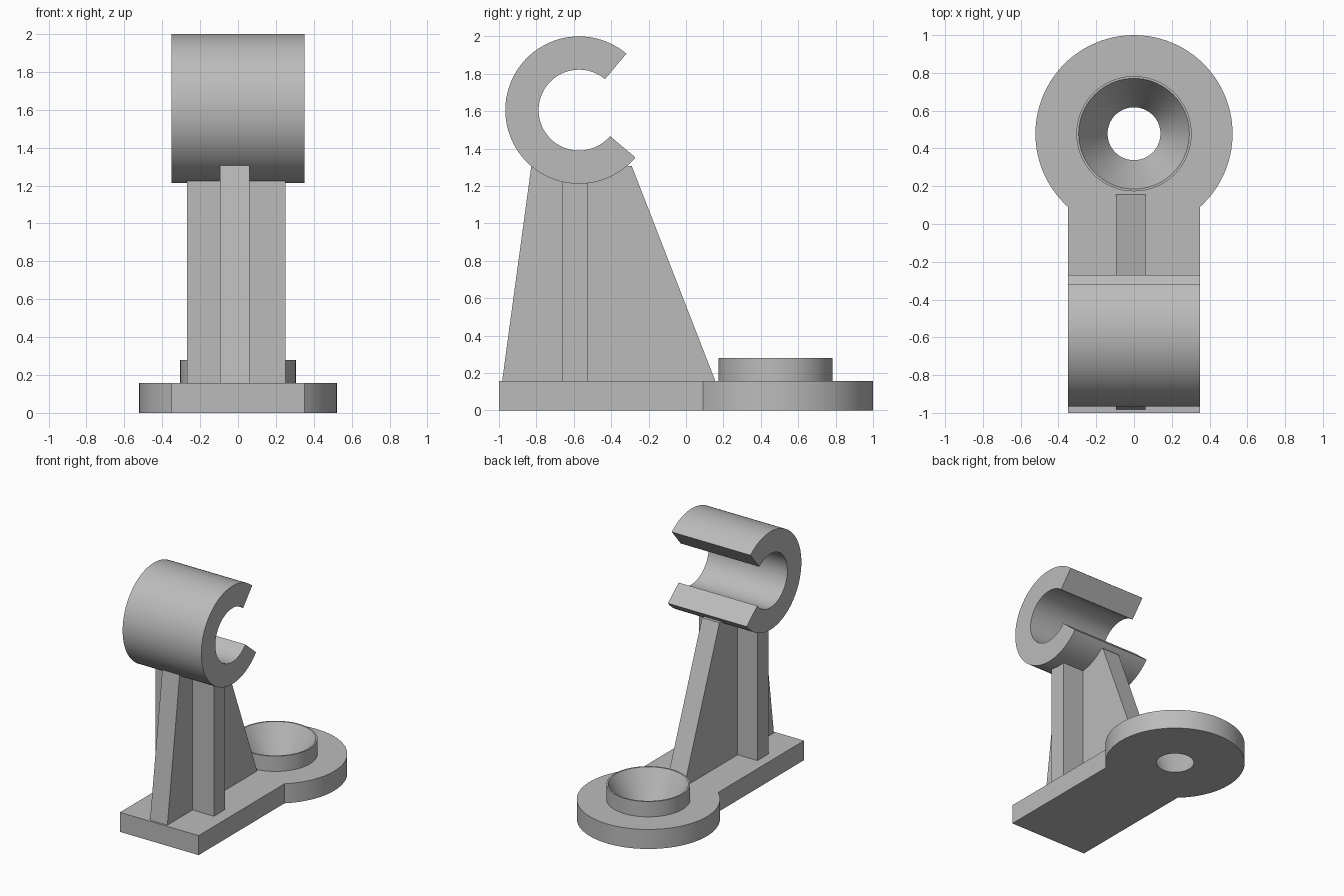
import bpy, bmesh
from math import sin, cos, asin, pi, radians

if "Cube" in bpy.data.objects:
    bpy.data.objects.remove(bpy.data.objects["Cube"], do_unlink=True)

grey = bpy.data.materials.new("plain_grey")
grey.use_nodes = True
colour = (0.5, 0.5, 0.5, 1)
grey.diffuse_color = colour
grey.node_tree.nodes["Principled BSDF"].inputs["Base Color"].default_value = colour


def arc(cx, cy, r, start, end, steps=72):
    """Points along a circular arc, angles in radians."""
    angles = [start + (end - start) * i / steps for i in range(steps + 1)]
    return [(cx + r * cos(a), cy + r * sin(a)) for a in angles]


def prism(name, outline, low, high, axis="z"):
    """Extrude a closed outline along z (xy outline) or x (yz outline)."""
    bm = bmesh.new()
    place = (lambda p: (p[0], p[1], low)) if axis == "z" else (lambda p: (low, p[0], p[1]))
    face = bm.faces.new([bm.verts.new(place(p)) for p in outline])
    extruded = bmesh.ops.extrude_face_region(bm, geom=[face])["geom"]
    offset = (0, 0, high - low) if axis == "z" else (high - low, 0, 0)
    bmesh.ops.translate(bm, vec=offset,
                        verts=[v for v in extruded if isinstance(v, bmesh.types.BMVert)])
    bmesh.ops.recalc_face_normals(bm, faces=bm.faces)
    mesh = bpy.data.meshes.new(name)
    bm.to_mesh(mesh)
    bm.free()
    mesh.materials.append(grey)
    obj = bpy.data.objects.new(name, mesh)
    bpy.context.collection.objects.link(obj)
    return obj


def activate(obj):
    bpy.ops.object.select_all(action="DESELECT")
    obj.select_set(True)
    bpy.context.view_layer.objects.active = obj


PLATE_TOP, CUP_TOP = 0.157, 0.28
ROUND_Y, ROUND_R, HALF = 0.478, 0.522, 0.35

# Base plate: rectangle running into a round end
join = asin(HALF / ROUND_R) - pi / 2
outline = arc(0, ROUND_Y, ROUND_R, join, pi - join) + [(-HALF, -1), (HALF, -1)]
plate = prism("base_plate", outline, 0, PLATE_TOP)

# Raised cup wall on the round end
cup = prism("cup_rim", arc(0, ROUND_Y, 0.305, 0, 2 * pi)[:-1], PLATE_TOP, CUP_TOP)

# Tapered hole through the cup and plate
margin, bottom_r, top_r = 0.1, 0.14, 0.293
flare = (top_r - bottom_r) / CUP_TOP * margin
bpy.ops.mesh.primitive_cone_add(vertices=72, radius1=bottom_r - flare, radius2=top_r + flare,
                                depth=CUP_TOP + 2 * margin, location=(0, ROUND_Y, CUP_TOP / 2))
cutter = bpy.context.object
cutter.name = "hole_cutter"
cutter.hide_render = True
cutter.data.materials.append(grey)
for part in (plate, cup):
    cut = part.modifiers.new("tapered_hole", "BOOLEAN")
    cut.operation, cut.solver, cut.object = "DIFFERENCE", "EXACT", cutter
    activate(part)
    bpy.ops.object.modifier_apply(modifier=cut.name)
bpy.data.objects.remove(cutter, do_unlink=True)

# Tapered web and its crossing rib
web = prism("tapered_web", [(-0.983, PLATE_TOP), (0.157, PLATE_TOP), (-0.29, 1.307), (-0.827, 1.307)],
            -0.094, 0.06, "x")
rib = prism("cross_rib", [(-0.27, -0.663), (0.25, -0.663), (0.25, -0.523), (-0.27, -0.523)],
            PLATE_TOP, 1.29)

# Open clip: a ring with a gap facing the back
gap_top, gap_bottom = radians(50), radians(320)
clip_y, clip_z = -0.572, 1.606
clip_outline = (arc(clip_y, clip_z, 0.394, gap_top, gap_bottom)
                + arc(clip_y, clip_z, 0.216, gap_bottom, gap_top))
clip = prism("open_clip", clip_outline, -HALF, HALF, "x")

for part in (plate, cup, web, rib, clip):
    activate(part)
    bpy.ops.object.shade_smooth_by_angle(angle=radians(30))
